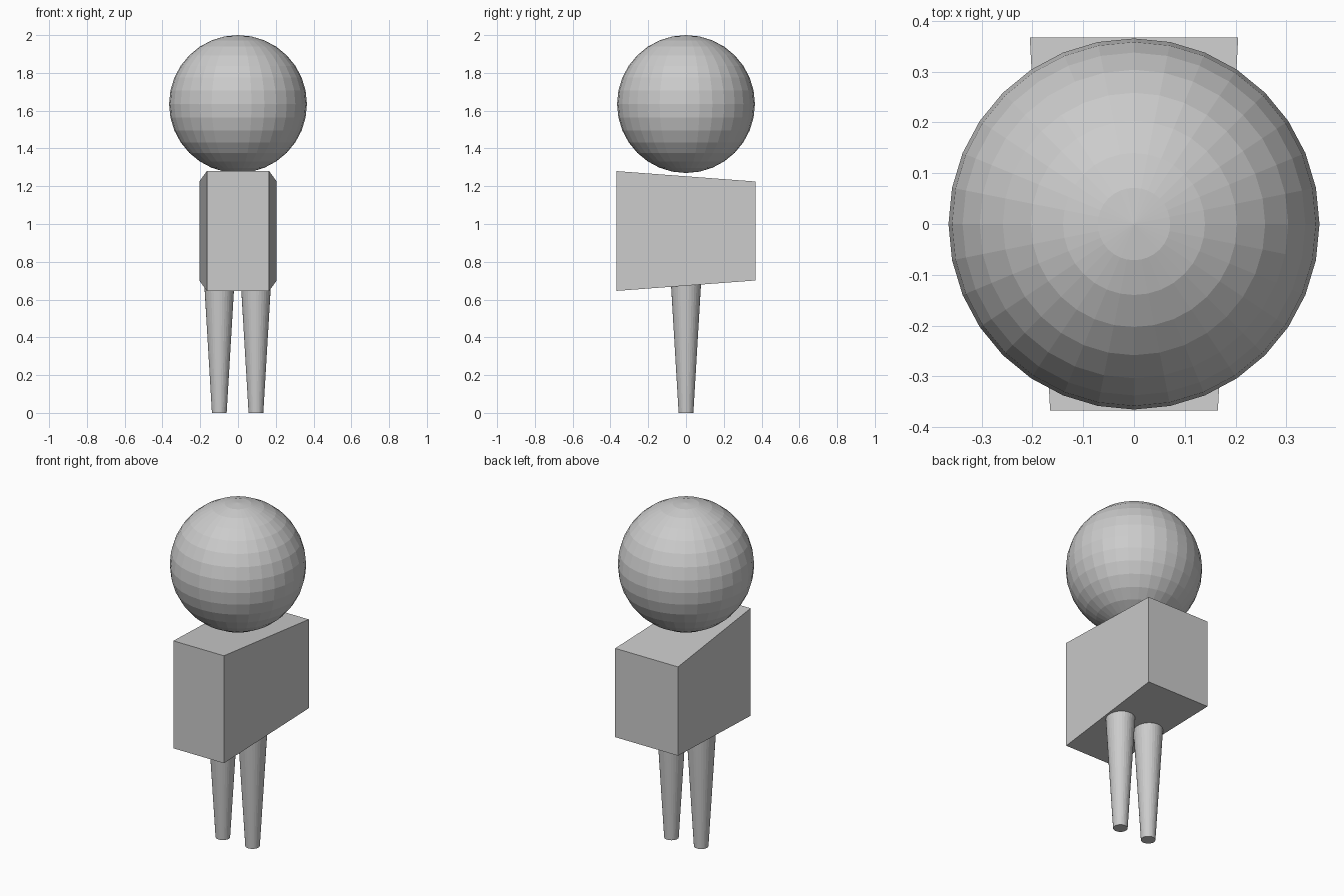
import bpy

if "Cube" in bpy.data.objects:
    bpy.data.objects.remove(bpy.data.objects["Cube"])

# Head: flat-shaded UV sphere
bpy.ops.mesh.primitive_uv_sphere_add(segments=32, ring_count=16, radius=0.365,
                                     location=(0, 0, 1.635))
bpy.context.object.name = "head"

# Body: box with a narrow, tall front and a wide, short back
bpy.ops.mesh.primitive_cube_add(size=2)
body = bpy.context.object
body.name = "body"
for v in body.data.vertices:
    front = v.co.y < 0
    half_width, half_height = (0.165, 0.317) if front else (0.205, 0.262)
    v.co.x *= half_width
    v.co.y *= 0.367
    v.co.z = 0.963 + v.co.z * half_height

# Legs: cones tapering towards the ground, sunk slightly into the body
LEG_HEIGHT = 0.69
for name, x in (("right_leg", -0.099), ("left_leg", 0.095)):
    bpy.ops.mesh.primitive_cone_add(vertices=32, radius1=0.039, radius2=0.08,
                                    depth=LEG_HEIGHT,
                                    location=(x, 0, LEG_HEIGHT / 2))
    bpy.context.object.name = name
